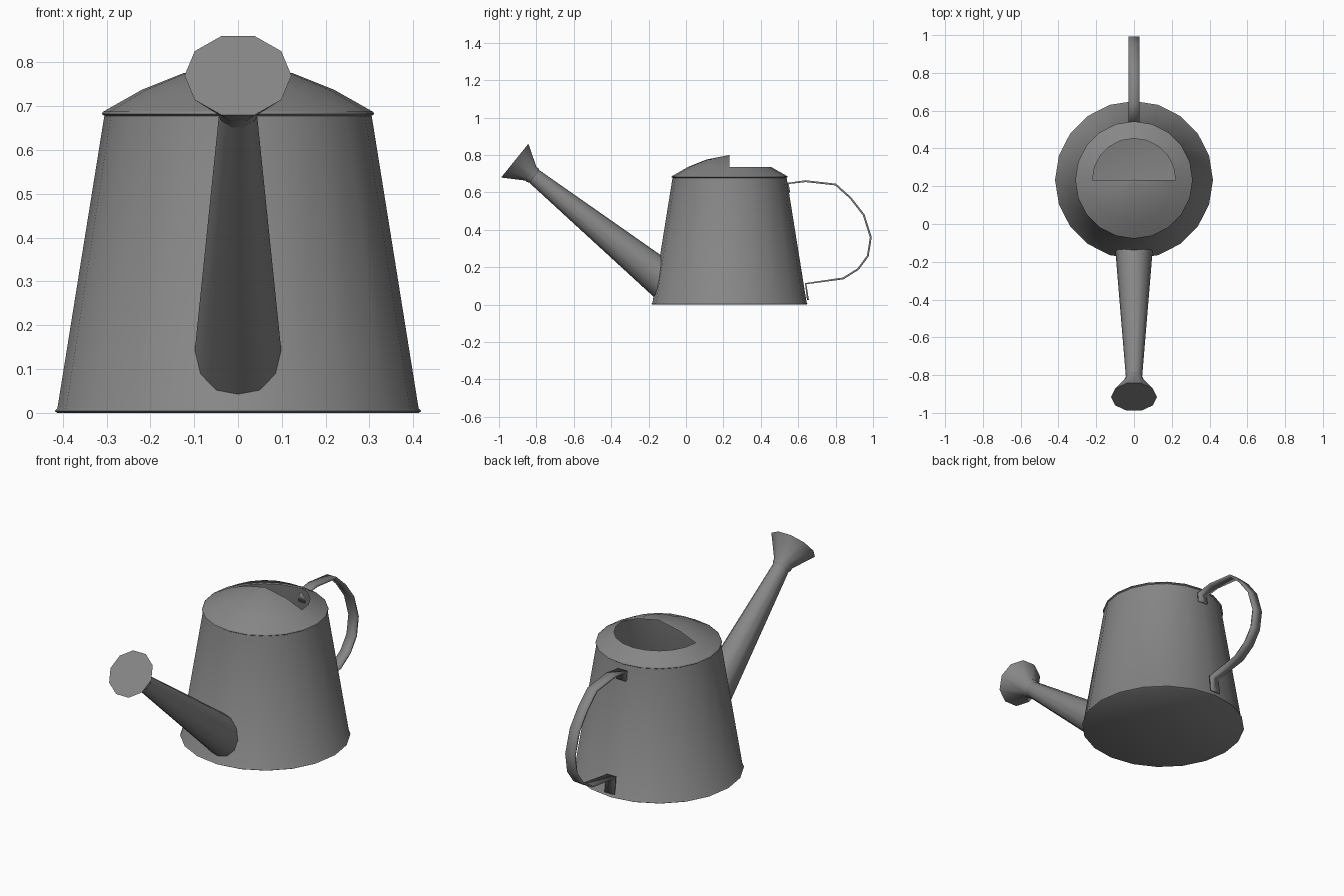
import bpy, bmesh, math
from mathutils import Vector

if "Cube" in bpy.data.objects:
    bpy.data.objects.remove(bpy.data.objects["Cube"])

CY = 0.233  # body centre in y
grey = bpy.data.materials.new("grey_metal")
grey.diffuse_color = (0.24, 0.24, 0.24, 1)
grey.use_nodes = True
grey.node_tree.nodes["Principled BSDF"].inputs["Base Color"].default_value = grey.diffuse_color


def finish(bm, name, angle=35):
    mesh = bpy.data.meshes.new(name)
    bm.to_mesh(mesh)
    bm.free()
    obj = bpy.data.objects.new(name, mesh)
    bpy.context.collection.objects.link(obj)
    mesh.materials.append(grey)
    bpy.ops.object.select_all(action='DESELECT')
    obj.select_set(True)
    bpy.context.view_layer.objects.active = obj
    bpy.ops.object.shade_smooth_by_angle(angle=math.radians(angle))
    return obj


def lathe(bm, profile, n, origin, axis=Vector((0, 0, 1)), cap_start=False, cap_end=False):
    """Revolve (radius, distance) points round an axis; returns the rings."""
    u = Vector((1, 0, 0))
    v = axis.cross(u).normalized()
    rings = []
    for r, d in profile:
        ring = []
        for j in range(n):
            a = 2 * math.pi * j / n
            ring.append(bm.verts.new(origin + axis * d + u * r * math.cos(a) + v * r * math.sin(a)))
        rings.append(ring)
    for a, b in zip(rings, rings[1:]):
        for j in range(n):
            k = (j + 1) % n
            bm.faces.new((a[j], a[k], b[k], b[j]))
    if cap_start:
        bm.faces.new(rings[0][::-1])
    if cap_end:
        bm.faces.new(rings[-1])
    return rings


centre = Vector((0, CY, 0))

# Tapered body with a thin foot lip and a closed bottom
bm = bmesh.new()
lathe(bm, [(0.412, 0.0), (0.418, 0.004), (0.412, 0.011), (0.305, 0.678), (0.311, 0.682), (0.308, 0.688)],
      20, centre, cap_start=True)
finish(bm, "body")

# Domed top: the rear half above the shoulder is left open for filling
bm = bmesh.new()
lathe(bm, [(0.308, 0.687), (0.22, 0.737), (0.125, 0.775), (0.002, 0.80)], 20, centre, cap_end=True)
hole = [f for f in bm.faces
        if f.calc_center_median().z > 0.74 and f.calc_center_median().y > CY + 0.001]
bmesh.ops.delete(bm, geom=hole, context='FACES')
finish(bm, "domed_top")

# Spout, its lower ring slid along the axis to meet the body wall
axis = Vector((0, -0.777, 0.629)).normalized()
base = Vector((0, -0.15, 0.15))
bm = bmesh.new()
rings = lathe(bm, [(0.099, 0.0), (0.042, 0.865)], 12, base, axis)
for vert in rings[0]:
    for _ in range(30):
        r = 0.405 - 0.16 * vert.co.z
        wall = CY - math.sqrt(r * r - vert.co.x ** 2)
        vert.co += axis * ((vert.co.y - wall) * 0.9)
finish(bm, "spout")

# Sprinkler rose: collar, flare and flat face
bm = bmesh.new()
lathe(bm, [(0.042, 0.845), (0.05, 0.862), (0.05, 0.875), (0.122, 0.985)], 10, base, axis, cap_end=True)
finish(bm, "sprinkler_rose")

# Strap handle with its mounting tabs
path = [(0.552, 0.60), (0.545, 0.648), (0.64, 0.66), (0.80, 0.642), (0.88, 0.57), (0.95, 0.48),
        (0.988, 0.36), (0.972, 0.26), (0.92, 0.19), (0.84, 0.14), (0.64, 0.112), (0.652, 0.025)]
bm = bmesh.new()
rows = [[bm.verts.new((x, y, z)) for x in (-0.028, 0.028)] for y, z in path]
for a, b in zip(rows, rows[1:]):
    bm.faces.new((a[0], a[1], b[1], b[0]))
handle = finish(bm, "handle")
solid = handle.modifiers.new("thickness", 'SOLIDIFY')
solid.thickness = 0.01
solid.offset = 0
